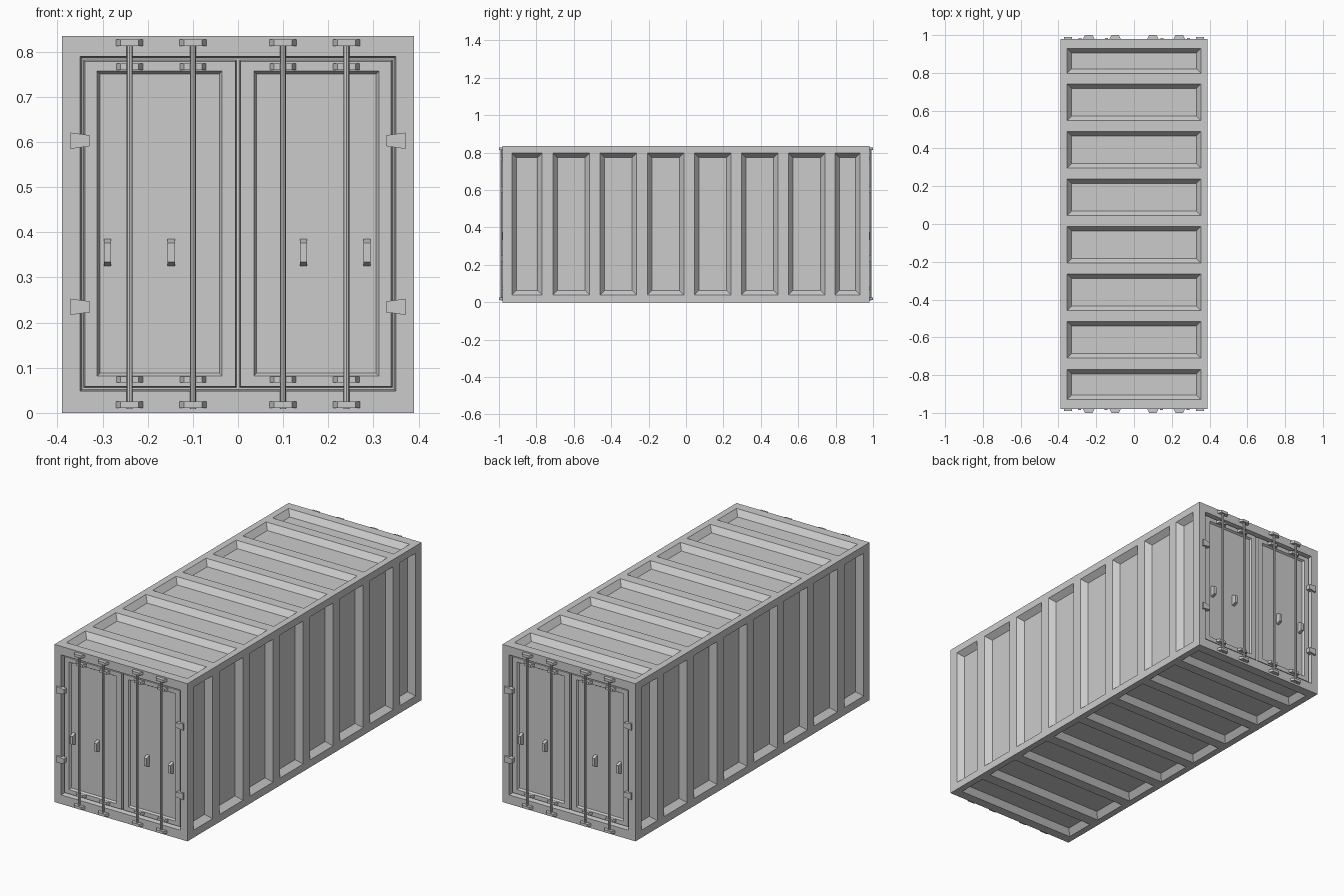
import bpy, bmesh, math
from mathutils import Matrix, Vector

if "Cube" in bpy.data.objects:
    bpy.data.objects.remove(bpy.data.objects["Cube"])

W, L, H = 0.39, 0.98, 0.835          # half width, half length, height


def finish(name, bm):
    me = bpy.data.meshes.new(name)
    bm.to_mesh(me)
    bm.free()
    ob = bpy.data.objects.new(name, me)
    bpy.context.scene.collection.objects.link(ob)
    return ob


def frame(origin, u, v):
    """Maps (u, v, height) to world space, height pointing outward."""
    o, u, v = Vector(origin), Vector(u), Vector(v)
    n = u.cross(v)
    return lambda a, b, c: o + u * a + v * b + n * c


def plate(bm, f, rect, level, pockets):
    """Flat rectangle with sloped pockets (rect, slope, depth, inner pockets)."""
    def quad(*pts):
        bm.faces.new([bm.verts.new(f(*p)) for p in pts])
    u0, u1, v0, v1 = rect
    us = sorted({u0, u1, *(x for p in pockets for x in p[0][:2])})
    vs = sorted({v0, v1, *(x for p in pockets for x in p[0][2:])})
    for a, b in zip(us, us[1:]):
        for c, d in zip(vs, vs[1:]):
            mu, mv = (a + b) / 2, (c + d) / 2
            if not any(r[0] < mu < r[1] and r[2] < mv < r[3] for r, *_ in pockets):
                quad((a, c, level), (b, c, level), (b, d, level), (a, d, level))
    for (a, b, c, d), s, depth, inner in pockets:
        low = level - depth
        A = [(a, c), (b, c), (b, d), (a, d)]
        B = [(a + s, c + s), (b - s, c + s), (b - s, d - s), (a + s, d - s)]
        for i in range(4):
            j = (i + 1) % 4
            quad((*A[i], level), (*A[j], level), (*B[j], low), (*B[i], low))
        plate(bm, f, (a + s, b - s, c + s, d - s), low, inner)


# Container shell: ribbed sides, roof and floor
spans = [(-0.93, -0.77)] + [(-0.71 + 0.2515 * i, -0.515 + 0.2515 * i) for i in range(6)] + [(0.797, 0.93)]
bm = bmesh.new()
side = [((a, b, 0.04, 0.797), 0.024, 0.03, []) for a, b in spans]
cap = [((-0.355, 0.355, a, b), 0.024, 0.03, []) for a, b in spans]
side_left = [((-b, -a, 0.04, 0.797), 0.024, 0.03, []) for a, b in spans]
cap_low = [((-0.355, 0.355, -b, -a), 0.024, 0.03, []) for a, b in spans]
plate(bm, frame((W, 0, 0), (0, 1, 0), (0, 0, 1)), (-L, L, 0, H), 0, side)
plate(bm, frame((-W, 0, 0), (0, -1, 0), (0, 0, 1)), (-L, L, 0, H), 0, side_left)
plate(bm, frame((0, 0, H), (1, 0, 0), (0, 1, 0)), (-W, W, -L, L), 0, cap)
plate(bm, frame((0, 0, 0), (1, 0, 0), (0, -1, 0)), (-W, W, -L, L), 0, cap_low)

# End walls: recessed frame, two raised doors, sunken door panels
doors = []
for s in (-1, 1):
    door = (*sorted((s * 0.003, s * 0.342)), 0.056, 0.782)
    panel = (*sorted((s * 0.035, s * 0.312)), 0.082, 0.757)
    doors.append((door, 0.003, -0.014, [(panel, 0.006, 0.01, [])]))
opening = [((-0.35, 0.35, 0.048, 0.79), 0.004, 0.026, doors)]
for s in (-1, 1):
    plate(bm, frame((0, s * L, 0), (-s, 0, 0), (0, 0, 1)), (-W, W, 0, H), 0, opening)
bmesh.ops.remove_doubles(bm, verts=bm.verts, dist=1e-5)
finish("container_shell", bm)


def prism(bm, f, profile, height):
    """Extrudes a 2D profile along the frame's normal."""
    base = bm.faces.new([bm.verts.new(f(a, b, 0)) for a, b in profile])
    up = f(0, 0, height) - f(0, 0, 0)
    ext = bmesh.ops.extrude_face_region(bm, geom=[base], use_keep_orig=True)
    bmesh.ops.translate(bm, vec=up, verts=[g for g in ext["geom"] if isinstance(g, bmesh.types.BMVert)])
    bmesh.ops.recalc_face_normals(bm, faces=bm.faces)


ROD_X = (-0.24, -0.10, 0.10, 0.24)
for end, angle in (("front", 0), ("back", math.pi)):
    spin = Matrix.Rotation(angle, 4, 'Z')

    # Locking rods
    bm = bmesh.new()
    for x in ROD_X:
        bmesh.ops.create_cone(bm, cap_ends=True, segments=8, radius1=0.0065, radius2=0.0065,
                              depth=0.815, matrix=Matrix.Translation((x, -L - 0.006, H / 2)))
    finish(end + "_locking_rods", bm).matrix_world = spin

    # Rod brackets: outer pair on the frame, inner pair on the doors
    bm = bmesh.new()
    for x in ROD_X:
        for z, y in ((0.011, -L), (0.813, -L), (0.067, -0.966), (0.760, -0.966)):
            prism(bm, frame((x, y, z), (1, 0, 0), (0, 1, 0)),
                  [(-0.031, 0.002), (-0.020, -0.02), (0.020, -0.02), (0.031, 0.002)], 0.014)
    finish(end + "_rod_brackets", bm).matrix_world = spin

    # Hinges
    bm = bmesh.new()
    for s in (-1, 1):
        for z in (0.603, 0.235):
            prism(bm, frame((0, -L + 0.014, z), (1, 0, 0), (0, 0, 1)),
                  [(s * 0.328, -0.012), (s * 0.371, -0.018), (s * 0.371, 0.018), (s * 0.328, 0.012)], 0.024)
    finish(end + "_hinges", bm).matrix_world = spin

    # Door handles with an undercut lower end
    bm = bmesh.new()
    for x in (-0.289, -0.148, 0.145, 0.286):
        prism(bm, frame((x - 0.008, 0, 0), (0, 1, 0), (0, 0, 1)),
              [(-0.955, 0.325), (-0.984, 0.334), (-0.984, 0.376), (-0.955, 0.386)], 0.016)
    finish(end + "_door_handles", bm).matrix_world = spin
